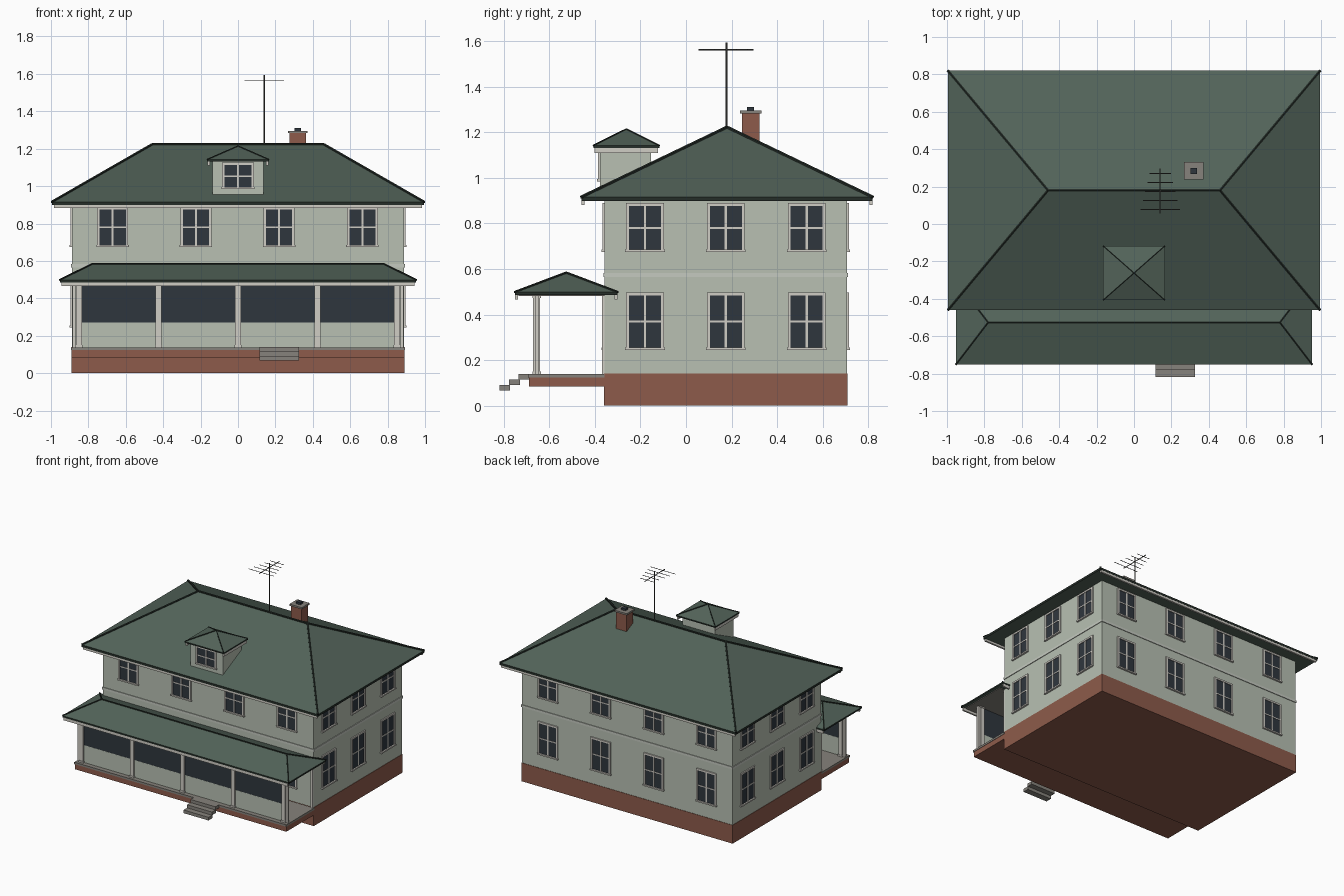
import bpy, bmesh
from mathutils import Vector

cube = bpy.data.objects.get("Cube")
if cube:
    bpy.data.objects.remove(cube, do_unlink=True)


def material(name, r, g, b):
    m = bpy.data.materials.new(name)
    m.use_nodes = True
    m.diffuse_color = (r, g, b, 1)
    bsdf = next(n for n in m.node_tree.nodes if n.type == 'BSDF_PRINCIPLED')
    bsdf.inputs["Base Color"].default_value = (r, g, b, 1)
    bsdf.inputs["Roughness"].default_value = 0.8
    return m


SIDING = material("pale_green_siding", 0.48, 0.53, 0.45)
BELT = material("light_belt", 0.56, 0.59, 0.53)
TRIM = material("cream_trim", 0.63, 0.61, 0.56)
ROOF = material("green_roof", 0.085, 0.125, 0.10)
DARK = material("dark_flashing", 0.018, 0.026, 0.021)
BRICK = material("red_brick", 0.27, 0.105, 0.07)
GLASS = material("dark_glass", 0.028, 0.037, 0.048)
STONE = material("grey_stone", 0.24, 0.225, 0.20)
METAL = material("antenna_metal", 0.07, 0.07, 0.065)


def finish(name, bm, *mats):
    bmesh.ops.recalc_face_normals(bm, faces=bm.faces)
    mesh = bpy.data.meshes.new(name)
    bm.to_mesh(mesh)
    bm.free()
    for m in mats:
        mesh.materials.append(m)
    ob = bpy.data.objects.new(name, mesh)
    bpy.context.collection.objects.link(ob)
    return ob


def add_box(bm, lo, hi, index=0):
    lo, hi = Vector(lo), Vector(hi)
    made = bmesh.ops.create_cube(bm, size=1)["verts"]
    for v in made:
        v.co = (lo + hi) / 2 + v.co * (hi - lo)
    for f in {f for v in made for f in v.link_faces}:
        f.material_index = index


def box(name, x, y, z, mat):
    bm = bmesh.new()
    add_box(bm, (x[0], y[0], z[0]), (x[1], y[1], z[1]))
    return finish(name, bm, mat)


def rods(name, pairs, radius, mat, sides=6):
    bm = bmesh.new()
    for a, b in pairs:
        a, b = Vector(a), Vector(b)
        made = bmesh.ops.create_cone(bm, cap_ends=True, segments=sides, radius1=radius,
                                     radius2=radius, depth=(b - a).length)["verts"]
        turn = (b - a).to_track_quat('Z', 'Y')
        for v in made:
            v.co = turn @ v.co + (a + b) / 2
    return finish(name, bm, mat)


def hip_roof(name, hx, y0, y1, z0, z1, top, ridge, cap):
    """Closed hip roof with dark eave edges and caps along its hips."""
    bm = bmesh.new()
    ym = (y0 + y1) / 2
    plan = [(-hx, y0), (hx, y0), (hx, y1), (-hx, y1)]
    low = [bm.verts.new((x, y, z0)) for x, y in plan]
    eave = [bm.verts.new((x, y, z1)) for x, y in plan]
    left = bm.verts.new((-ridge, ym, top))
    right = bm.verts.new((ridge, ym, top)) if ridge else left
    peaks = [left, right, right, left]
    bm.faces.new(low)
    for i in range(4):
        j = (i + 1) % 4
        bm.faces.new((low[i], low[j], eave[j], eave[i])).material_index = 1
        ring = [eave[i], eave[j], peaks[j]]
        if peaks[i] != peaks[j]:
            ring.append(peaks[i])
        bm.faces.new(ring)
    lines = [(e.co.copy(), p.co.copy()) for e, p in zip(eave, peaks)]
    if ridge:
        lines.append((left.co.copy(), right.co.copy()))
    finish(name, bm, ROOF, DARK)
    rods(name + "_caps", lines, cap, DARK)


def window(name, side, u, z0, z1, wall, width=0.14):
    """Glass, casing, glazing bars and sill; side is an axis letter with a sign."""
    sign = 1 if side[0] == '+' else -1
    bm = bmesh.new()

    def piece(u0, u1, d0, d1, a, b, index):
        da, db = sorted((sign * (wall + d0), sign * (wall + d1)))
        if side[1] == 'x':
            add_box(bm, (da, u0, a), (db, u1, b), index)
        else:
            add_box(bm, (u0, da, a), (u1, db, b), index)

    h, t = width / 2, 0.013
    zm = (z0 + z1) / 2
    piece(u - h, u + h, -0.002, 0.003, z0, z1, 1)
    for s in (-1, 1):
        a, b = sorted((u + s * h, u + s * (h + t)))
        piece(a, b, -0.002, 0.009, z0, z1, 0)
    piece(u - h - t, u + h + t, -0.002, 0.009, z1, z1 + t, 0)
    piece(u - h - t - 0.004, u + h + t + 0.004, -0.002, 0.014, z0 - 0.01, z0, 0)
    piece(u - 0.005, u + 0.005, -0.002, 0.006, z0, z1, 0)
    piece(u - h, u + h, -0.002, 0.006, zm - 0.004, zm + 0.004, 0)
    finish(name, bm, TRIM, GLASS)


# House body
box("foundation", (-0.89, 0.89), (-0.36, 0.71), (0, 0.14), BRICK)
box("house_walls", (-0.887, 0.887), (-0.357, 0.707), (0.14, 0.905), SIDING)
box("belt_course", (-0.892, 0.892), (-0.362, 0.712), (0.565, 0.583), BELT)

# Windows on all four walls
for floor, z0, z1 in (("lower", 0.255, 0.483), ("upper", 0.685, 0.876)):
    for i, x in enumerate((-0.67, -0.225, 0.22, 0.665)):
        window(f"front_{floor}_window_{i}", "-y", x, z0, z1, 0.357)
        window(f"back_{floor}_window_{i}", "+y", x, z0, z1, 0.707)
    for i, y in enumerate((-0.18, 0.175, 0.53)):
        window(f"left_{floor}_window_{i}", "+x", y, z0, z1, 0.887)
        window(f"right_{floor}_window_{i}", "-x", y, z0, z1, 0.887)

# Main roof with front and back gutters
hip_roof("main_roof", 0.995, -0.46, 0.82, 0.898, 0.915, 1.222, 0.46, 0.008)
box("front_gutter", (-0.985, 0.985), (-0.459, -0.445), (0.882, 0.908), TRIM)
box("back_gutter", (-0.985, 0.985), (0.805, 0.819), (0.882, 0.908), TRIM)

# Porch floor and steps
box("porch_base", (-0.89, 0.89), (-0.69, -0.36), (0.083, 0.123), BRICK)
box("porch_floor", (-0.893, 0.893), (-0.695, -0.357), (0.123, 0.138), STONE)
for i in range(3):
    y, z = -0.735 - 0.042 * i, 0.139 - 0.024 * i
    box(f"step_{i}", (0.115, 0.325), (y, y + 0.047), (z - 0.024, z), STONE)

# Porch posts, half wall and screens
for i in range(5):
    x = -0.85 + 0.425 * i
    box(f"porch_post_{i}", (x - 0.015, x + 0.015), (-0.671, -0.641), (0.138, 0.49), TRIM)
    box(f"post_foot_{i}", (x - 0.019, x + 0.019), (-0.675, -0.637), (0.138, 0.15), TRIM)
    box(f"post_head_{i}", (x - 0.019, x + 0.019), (-0.675, -0.637), (0.472, 0.485), TRIM)
for s, label in ((-1, "right"), (1, "left")):
    x = s * 0.877
    box(f"{label}_corner_post", (x - 0.008, x + 0.008), (-0.664, -0.648), (0.138, 0.49), TRIM)
    box(f"{label}_wall_post", (x - 0.009, x + 0.009), (-0.368, -0.355), (0.138, 0.49), TRIM)
box("porch_half_wall", (-0.85, 0.85), (-0.66, -0.652), (0.138, 0.27), SIDING)
box("porch_screen", (-0.85, 0.85), (-0.659, -0.653), (0.27, 0.487), GLASS)

# Porch roof
hip_roof("porch_roof", 0.953, -0.752, -0.30, 0.486, 0.498, 0.583, 0.78, 0.006)
box("porch_ceiling", (-0.93, 0.93), (-0.735, -0.358), (0.481, 0.486), STONE)
box("porch_front_gutter", (-0.943, 0.943), (-0.751, -0.738), (0.465, 0.493), TRIM)
box("porch_back_gutter", (-0.943, 0.943), (-0.313, -0.301), (0.465, 0.493), TRIM)

# Dormer
box("dormer_walls", (-0.137, 0.137), (-0.378, -0.153), (0.93, 1.138), SIDING)
window("dormer_window", "-y", 0, 0.995, 1.113, 0.378, 0.145)
hip_roof("dormer_roof", 0.165, -0.407, -0.117, 1.132, 1.142, 1.214, 0, 0.004)
for s, label in ((-1, "right"), (1, "left")):
    x = s * 0.156
    box(f"dormer_{label}_gutter", (x - 0.006, x + 0.006), (-0.402, -0.122), (1.11, 1.137), TRIM)

# Chimney
box("chimney", (0.275, 0.363), (0.245, 0.322), (1.08, 1.283), BRICK)
box("chimney_cap", (0.267, 0.371), (0.237, 0.331), (1.283, 1.296), STONE)
box("chimney_flue", (0.301, 0.337), (0.268, 0.299), (1.296, 1.311), GLASS)

# Roof antenna
rods("antenna_mast", [((0.14, 0.178, 1.2), (0.14, 0.178, 1.595))], 0.004, METAL)
rods("antenna_boom", [((0.14, 0.055, 1.563), (0.14, 0.297, 1.563))], 0.003, METAL)
elements = []
for i in range(5):
    y, half = 0.078 + 0.048 * i, 0.105 - 0.012 * i
    elements.append(((0.14 - half, y, 1.563), (0.14 + half, y, 1.563)))
rods("antenna_elements", elements, 0.0022, METAL)
